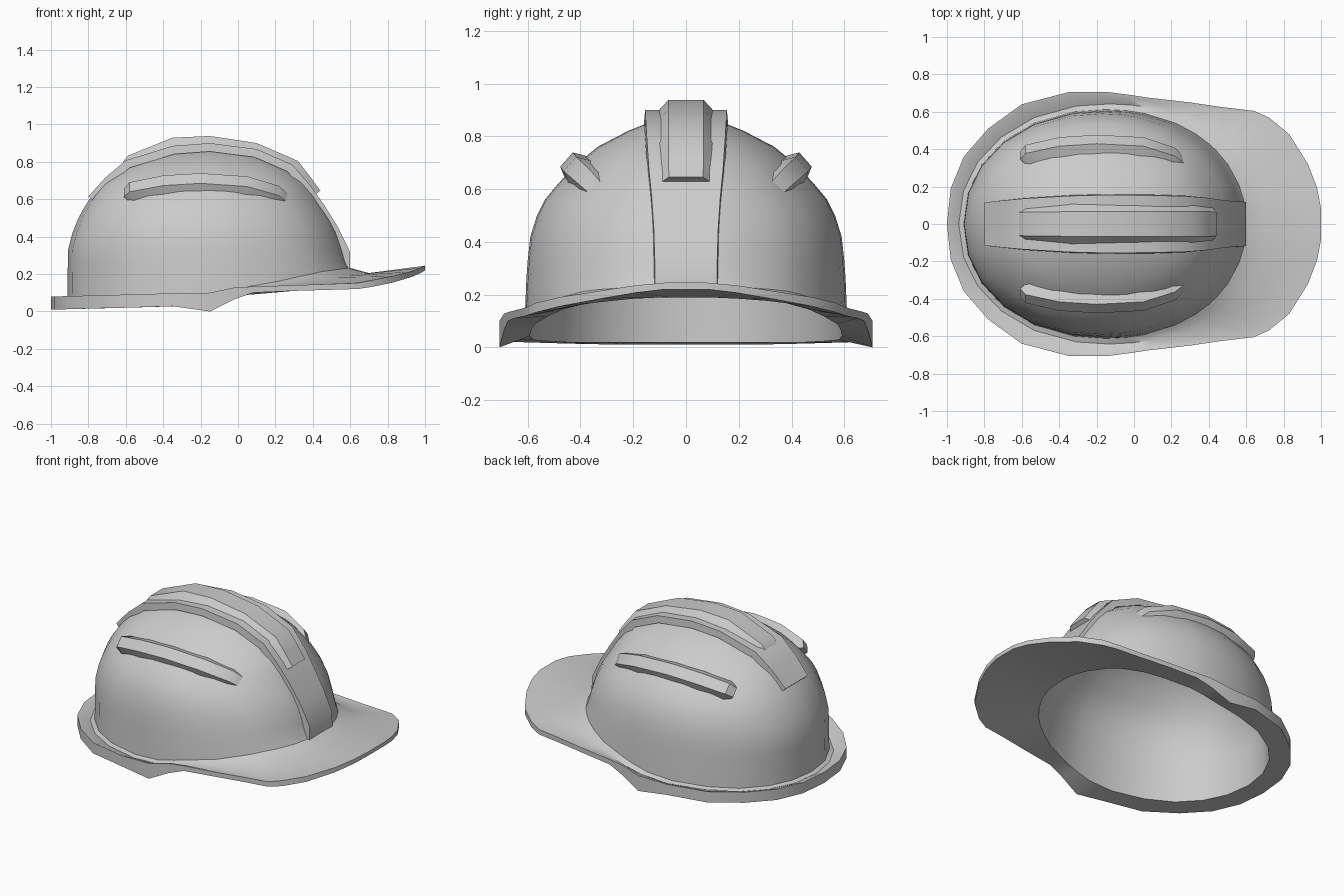
import bpy, bmesh, math
from mathutils import Vector

if "Cube" in bpy.data.objects:
    bpy.data.objects.remove(bpy.data.objects["Cube"])

mat = bpy.data.materials.new("light grey plastic")
mat.diffuse_color = (0.6, 0.6, 0.6, 1)
mat.use_nodes = True
mat.node_tree.nodes["Principled BSDF"].inputs["Base Color"].default_value = mat.diffuse_color


def finish(bm, name, angle=38):
    bmesh.ops.recalc_face_normals(bm, faces=bm.faces[:])
    me = bpy.data.meshes.new(name)
    bm.to_mesh(me)
    bm.free()
    ob = bpy.data.objects.new(name, me)
    bpy.context.collection.objects.link(ob)
    me.materials.append(mat)
    bpy.ops.object.select_all(action='DESELECT')
    ob.select_set(True)
    bpy.context.view_layer.objects.active = ob
    bpy.ops.object.shade_smooth_by_angle(angle=math.radians(angle))
    return ob


# Brim outline, rear to front on one side: x, y, bottom z, top z, z where brim meets dome
brim = [(-1, 0, .01, .08, .05), (-.98, .19, .01, .08, .05), (-.91, .36, .012, .082, .05),
        (-.78, .51, .016, .085, .05), (-.6, .64, .02, .09, .055), (-.35, .705, .028, .097, .06),
        (-.15, .707, .0, .1, .075), (-.02, .69, .065, .128, .1), (.08, .675, .1, .133, .12),
        (.3, .65, .11, .14, .15), (.47, .625, .115, .146, .175), (.64, .605, .12, .152, .19),
        (.72, .57, .132, .168, .2), (.83, .48, .155, .19, .208), (.93, .32, .185, .215, .216),
        (.98, .19, .207, .235, .22), (1, .08, .22, .245, .22), (1, 0, .22, .245, .22)]
# Full loop: mirror the half
loop = brim + [(x, -y, a, b, c) for x, y, a, b, c in brim[-2:0:-1]]

# Dome rings: z, rear x, front x, half width
rings = [(.26, -.91, .585, .605), (.33, -.908, .565, .6), (.42, -.885, .535, .59),
         (.5, -.853, .495, .565), (.56, -.82, .455, .535), (.62, -.78, .42, .485),
         (.69, -.72, .365, .42), (.76, -.62, .275, .335), (.82, -.48, .15, .22),
         (.86, -.34, .01, .12)]
CX, RX, RY = -.155, .755, .61
angles = [math.atan2(y / RY, (x - CX) / RX) for x, y, *_ in loop]


def on_ring(t, z, xb, xf, hw):
    c, s = math.cos(t), math.sin(t)
    k = (abs(c) ** 2.1 + abs(s) ** 2.1) ** (-1 / 2.1)
    return Vector(((xb + xf) / 2 + (xf - xb) / 2 * c * k, hw * s * k, z))


# Shell with brim, gutter, dome and hollow inside
bm = bmesh.new()
T = .028
levels = []
for z, xb, xf, hw in reversed(rings):
    levels.append([on_ring(t, z - T * .7, xb + T, xf - T, hw - T) for t in angles])
levels.append([on_ring(t, p[4] - .032, -.91 + T, .6 - T, .62 - T) for t, p in zip(angles, loop)])
levels.append([Vector((x, y, b)) for x, y, b, *_ in loop])
levels.append([Vector((x, y, t)) for x, y, b, t, j in loop])
levels.append([Vector((x - .017 * math.cos(a), y - .017 * math.sin(a), t - .003))
               for a, (x, y, b, t, j) in zip(angles, loop)])
levels.append([on_ring(a, j + .02 * (1 - max(0, math.cos(a))) - .02, -.93, .67, .635).lerp(
    Vector((x, y, t)), .1) for a, (x, y, b, t, j) in zip(angles, loop)])
levels.append([on_ring(t, p[4] + .012, -.912, .6, .612) for t, p in zip(angles, loop)])
for r in rings:
    levels.append([on_ring(t, *r) for t in angles])
vs = [[bm.verts.new(p) for p in lv] for lv in levels]
n = len(loop)
for a, b in zip(vs, vs[1:]):
    for i in range(n):
        bm.faces.new((a[i], a[(i + 1) % n], b[(i + 1) % n], b[i]))
for ring, z in ((vs[0], .858), (vs[-1], .882)):
    apex = bm.verts.new((-.165, 0, z))
    for i in range(n):
        bm.faces.new((ring[i], ring[(i + 1) % n], apex))
finish(bm, "helmet_shell")


def sweep(name, path, ups, tops, flare, depth, sides=(1,)):
    """Raised band: path runs along the band's top, flared walls sink into the dome."""
    bm = bmesh.new()
    for s in sides:
        rows = []
        for i, p in enumerate(path):
            tan = Vector(path[min(i + 1, len(path) - 1)]) - Vector(path[max(i - 1, 0)])
            side = tan.cross(Vector(ups)).normalized() if ups else Vector((0, -1, 0))
            up = side.cross(tan).normalized()
            row = []
            for w, d in ((-tops[i] - flare, depth), (-tops[i], 0), (tops[i], 0), (tops[i] + flare, depth)):
                q = Vector(p) + side * w - up * d
                row.append(bm.verts.new((q.x, q.y * s, q.z)))
            rows.append(row)
        for a, b in zip(rows, rows[1:]):
            for k in range(4):
                bm.faces.new((a[k], a[(k + 1) % 4], b[(k + 1) % 4], b[k]))
        bm.faces.new(rows[0])
        bm.faces.new(rows[-1])
    return finish(bm, name)


# Wide centre band from the rear of the crown down to the peak
band = [(-.8, .615, .115), (-.71, .715, .125), (-.6, .808, .135), (-.35, .885, .15), (-.15, .9, .155),
        (.1, .868, .153), (.29, .785, .148), (.39, .67, .14), (.46, .57, .13), (.535, .45, .122),
        (.598, .32, .118), (.6, .215, .118)]
sweep("centre_band", [(x, 0, z) for x, z, w in band], None, [w for *_, w in band], .004, .045)

# Narrow raised ridge on the band
ridge = [(-.615, .8), (-.59, .832), (-.35, .929), (-.15, .938), (.1, .9), (.32, .805), (.39, .715), (.44, .645)]
sweep("centre_ridge", [(x, 0, z) for x, z in ridge], None,
      [.06, .063, .066, .067, .067, .066, .066, .065], .05, .055)

# Side ribs
rib = [(-.61, .365, .635), (-.58, .4, .665), (-.4, .44, .7), (-.2, .453, .712), (.05, .44, .695),
       (.22, .385, .645), (.265, .345, .605)]
sweep("side_ribs", rib, (0, .75, .66), [.03, .034, .036, .036, .036, .034, .03], .03, .06, (1, -1))
